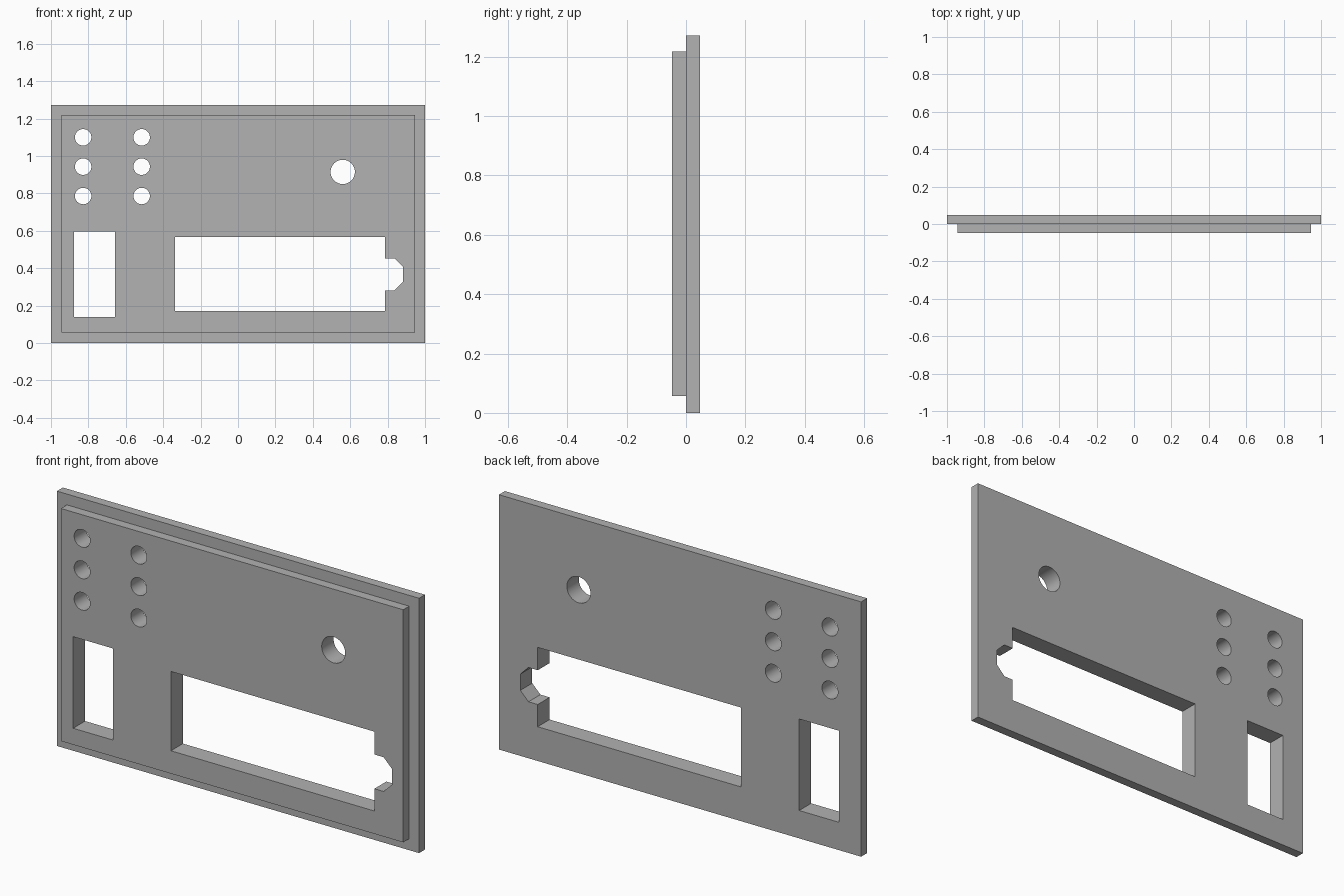
import bpy
import bmesh
import math

cube = bpy.data.objects.get("Cube")
if cube:
    bpy.data.objects.remove(cube, do_unlink=True)

HALF = 0.047   # half of the total thickness
HEIGHT = 1.272

grey = bpy.data.materials.new("plain_grey")
grey.use_nodes = True
colour = (0.445, 0.445, 0.445, 1)
grey.diffuse_color = colour
grey.node_tree.nodes["Principled BSDF"].inputs["Base Color"].default_value = colour


def rect(x0, x1, z0, z1):
    return [(x0, z0), (x1, z0), (x1, z1), (x0, z1)]


def circle(x, z, r, n=48):
    angles = [math.tau * i / n for i in range(n)]
    return [(x + r * math.cos(a), z + r * math.sin(a)) for a in angles]


def prisms(name, outlines, y0, y1):
    """Extrude x-z outlines from y0 to y1 into one object."""
    bm = bmesh.new()
    for outline in outlines:
        face = bm.faces.new([bm.verts.new((x, y0, z)) for x, z in outline])
        ext = bmesh.ops.extrude_face_region(bm, geom=[face])
        verts = [v for v in ext["geom"] if isinstance(v, bmesh.types.BMVert)]
        bmesh.ops.translate(bm, verts=verts, vec=(0, y1 - y0, 0))
    bmesh.ops.recalc_face_normals(bm, faces=bm.faces)
    mesh = bpy.data.meshes.new(name)
    bm.to_mesh(mesh)
    bm.free()
    mesh.materials.append(grey)
    obj = bpy.data.objects.new(name, mesh)
    bpy.context.collection.objects.link(obj)
    return obj


def combine(target, tool, operation):
    """Apply a boolean and remove its helper."""
    bpy.context.view_layer.objects.active = target
    mod = target.modifiers.new(operation.lower(), "BOOLEAN")
    mod.operation = operation
    mod.solver = "EXACT"
    mod.object = tool
    bpy.ops.object.modifier_apply(modifier=mod.name)
    bpy.data.objects.remove(tool, do_unlink=True)


# Back plate with the smaller raised panel on its front
panel = prisms("faceplate", [rect(-1, 1, 0, HEIGHT)], 0, HALF)
raised = prisms("raised_panel", [rect(-0.945, 0.945, 0.057, 1.218)], -HALF, HALF / 2)
combine(panel, raised, "UNION")

# Two columns of small holes and one larger hole
openings = [circle(x, z, 0.044) for x in (-0.828, -0.515) for z in (0.786, 0.943, 1.1)]
openings.append(circle(0.56, 0.915, 0.065))

# Upright window, and wide window with a chamfered notch on its side
openings.append(rect(-0.877, -0.658, 0.139, 0.596))
openings.append([(-0.337, 0.171), (0.786, 0.171), (0.786, 0.282), (0.837, 0.282),
                 (0.882, 0.327), (0.882, 0.408), (0.837, 0.453), (0.786, 0.453),
                 (0.786, 0.567), (-0.337, 0.567)])
cutter = prisms("opening_cutter", openings, -0.2, 0.2)
cutter.hide_render = True
combine(panel, cutter, "DIFFERENCE")

# Smooth hole walls, sharp edges elsewhere
bpy.ops.object.select_all(action="DESELECT")
panel.select_set(True)
bpy.context.view_layer.objects.active = panel
bpy.ops.object.shade_smooth_by_angle(angle=math.radians(30))
